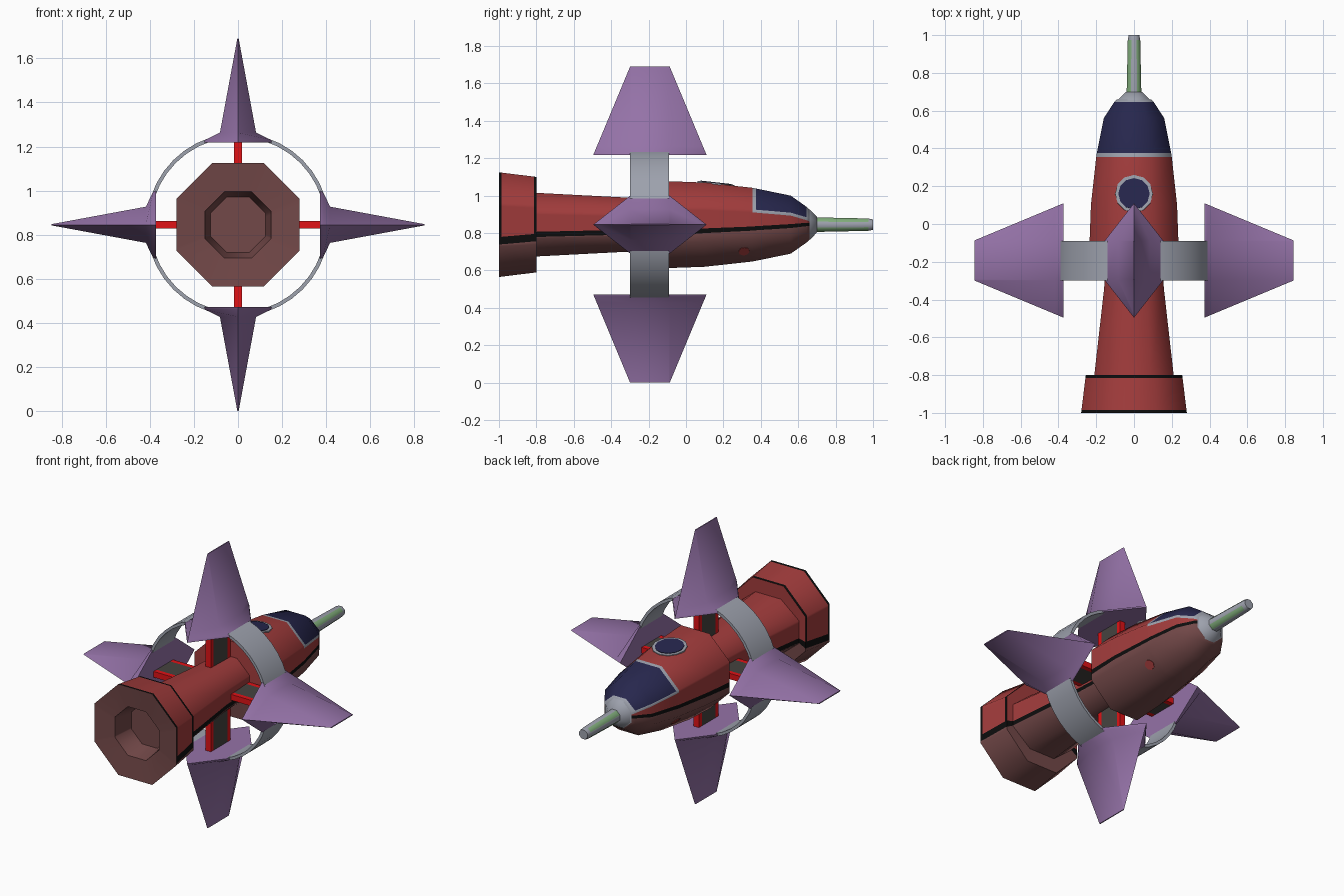
import bpy, bmesh, math
from mathutils import Vector, Matrix

if "Cube" in bpy.data.objects:
    bpy.data.objects.remove(bpy.data.objects["Cube"])

ZC = 0.845          # height of the ship's long axis
K = math.tan(math.pi / 8)

COLOURS = {
    "hull_red": (0.36, 0.045, 0.045), "hull_brown": (0.17, 0.065, 0.065),
    "black": (0.004, 0.004, 0.004), "window_navy": (0.02, 0.02, 0.075),
    "metal_grey": (0.34, 0.36, 0.42), "fin_purple": (0.30, 0.17, 0.39),
    "strut_red": (0.75, 0.006, 0.008), "strut_grey": (0.06, 0.055, 0.05),
    "light_green": (0.22, 0.42, 0.20),
}
MATS = {}
for n, c in COLOURS.items():
    MATS[n] = bpy.data.materials.new(n)
    MATS[n].diffuse_color = (*c, 1)


def finish(name, bm, mats, angle=50):
    bmesh.ops.recalc_face_normals(bm, faces=bm.faces)
    me = bpy.data.meshes.new(name)
    bm.to_mesh(me)
    bm.free()
    for m in mats:
        me.materials.append(MATS[m])
    ob = bpy.data.objects.new(name, me)
    bpy.context.collection.objects.link(ob)
    bpy.context.view_layer.objects.active = ob
    for o in bpy.data.objects:
        o.select_set(o is ob)
    bpy.ops.object.shade_smooth_by_angle(angle=math.radians(angle))
    return ob


def loft(name, rings, mats, rule=lambda j, i: 0, angle=50, closed=False, xf=None):
    """Skin a list of point rings; rule(ring, side) gives the material slot."""
    bm = bmesh.new()
    vs = [[bm.verts.new(p) for p in r] for r in rings]
    n, m = len(vs[0]), len(vs)
    for j in range(m if closed else m - 1):
        a, b = vs[j], vs[(j + 1) % m]
        for i in range(n):
            k = (i + 1) % n
            bm.faces.new((a[i], a[k], b[k], b[i])).material_index = rule(j, i)
    if not closed:
        bm.faces.new(vs[0]).material_index = rule(-1, 0)
        bm.faces.new(vs[-1]).material_index = rule(m - 1, 0)
    if xf:
        bm.transform(xf)
    return finish(name, bm, mats, angle)


# Hull: octagonal sections (y, half width, half height, stripe top, stripe bottom)
SECTIONS = [
    (-0.86, .125, .125, -.025, -.045), (-0.985, .15, .15, -.03, -.055),
    (-1.0, .28, .28, -.065, -.105), (-0.986, .278, .278, -.065, -.105),
    (-0.814, .257, .257, -.05, -.09), (-0.80, .255, .255, -.05, -.09),
    (-0.80, .21, .17, -.038, -.066), (-0.34, .158, .146, -.028, -.054),
    (-0.095, .145, .14, -.028, -.052), (-0.09, .235, .232, -.03, -.06),
    (0.10, .228, .225, -.02, -.045), (0.355, .2, .197, -.01, -.032),
    (0.375, .197, .193, -.008, -.03), (0.56, .16, .155, .003, -.018),
    (0.645, .105, .095, .01, -.008), (0.66, .09, .08, .01, -.008),
]


def hull_ring(y, w, h, hi, lo):
    half = [(K * w, h), (w, K * h), (w, K * h - .016), (w, hi), (w, lo),
            (w, -K * h), (K * w, -h)]
    pts = half + [(-x, z) for x, z in reversed(half)]
    return [Vector((x, y, ZC + z)) for x, z in pts]


HULL = ["hull_red", "hull_brown", "black", "window_navy", "metal_grey"]


def hull_rule(j, i):
    side = i if i <= 6 else 12 - i      # mirrored side number, top is -1
    if j < 2:
        return 1                        # rear face and nozzle
    if j in (2, 4):
        return 2 if side < 4 else 1     # black trim on the rear collar
    if side == 3:
        return 2                        # waist stripe
    if side > 3:
        return 1                        # belly
    if j >= 11 and side <= 1:           # canopy with grey frame
        return 3 if side <= 0 and j in (12, 13) else 4
    return 0


loft("hull", [hull_ring(*s) for s in SECTIONS], HULL, hull_rule)


def octagon(y, r):
    return [Vector((r / math.cos(math.pi / 8) * math.cos(math.pi / 8 + i * math.pi / 4), y,
                    ZC + r / math.cos(math.pi / 8) * math.sin(math.pi / 8 + i * math.pi / 4)))
            for i in range(8)]


# Nose collar and barrel with green diagonal strips
loft("nose_collar", [octagon(.655, .085), octagon(.665, .078), octagon(.70, .042)], ["metal_grey"])
loft("nose_barrel", [octagon(.69, .039), octagon(.975, .033), octagon(1.0, .028)],
     ["metal_grey", "light_green"], lambda j, i: int(j == 0 and i % 2 == 0))


# Thin round plates: roof porthole and small belly marks
def disc(name, centre, normal, radius, thick, mat, sides=12):
    bm = bmesh.new()
    rot = Vector(normal).to_track_quat('Z', 'Y').to_matrix().to_4x4()
    bmesh.ops.create_cone(bm, cap_ends=True, segments=sides, radius1=radius, radius2=radius,
                          depth=thick, matrix=Matrix.Translation(centre) @ rot)
    return finish(name, bm, [mat], 30)


disc("porthole_frame", (0, .16, ZC + .219), (0, .11, 1), .1, .009, "metal_grey")
disc("porthole_glass", (0, .16, ZC + .222), (0, .11, 1), .083, .009, "window_navy")
for s, side in ((1, "right"), (-1, "left")):
    disc("belly_mark_" + side, (s * .145, .31, ZC - .141), (s, .14, -1), .03, .009, "hull_red", 8)

# Ring around the waist
ring_rings = []
for i in range(40):
    a = i * math.tau / 40
    ring_rings.append([Vector((r * math.cos(a), y, ZC + r * math.sin(a)))
                       for r, y in ((.398, -.3), (.415, -.3), (.415, -.09), (.398, -.09))])
loft("waist_ring", ring_rings, ["metal_grey"], closed=True)


# Four fins and struts, turned about the long axis
def fin_ring(r, w, d, e):
    return [Vector((x, y - .193, r)) for x, y in
            ((0, d), (w, e), (w, -e), (0, -d), (-w, -e), (-w, e))]


FIN = [fin_ring(.373, .155, .303, .105), fin_ring(.385, .15, .298, .105),
       fin_ring(.418, .082, .284, .105), fin_ring(.845, .003, .106, .1)]
STRUT = [[Vector((x, y, z)) for x, z in
          ((-.018, .1), (.018, .1), (.018, .405), (-.018, .405))]
         for y in (-.29, -.262, -.128, -.10)]
for q, place in enumerate(("top", "right", "bottom", "left")):
    xf = Matrix.Translation((0, 0, ZC)) @ Matrix.Rotation(q * math.pi / 2, 4, 'Y')
    loft("fin_" + place, FIN, ["fin_purple"], angle=62, xf=xf)
    loft("strut_" + place, STRUT, ["strut_red", "strut_grey"],
         lambda j, i: int(j == 1), angle=30, xf=xf)

for m in bpy.data.materials:
    if m.users and not m.is_grease_pencil:
        m.use_nodes = True
        m.node_tree.nodes["Principled BSDF"].inputs["Base Color"].default_value = m.diffuse_color
